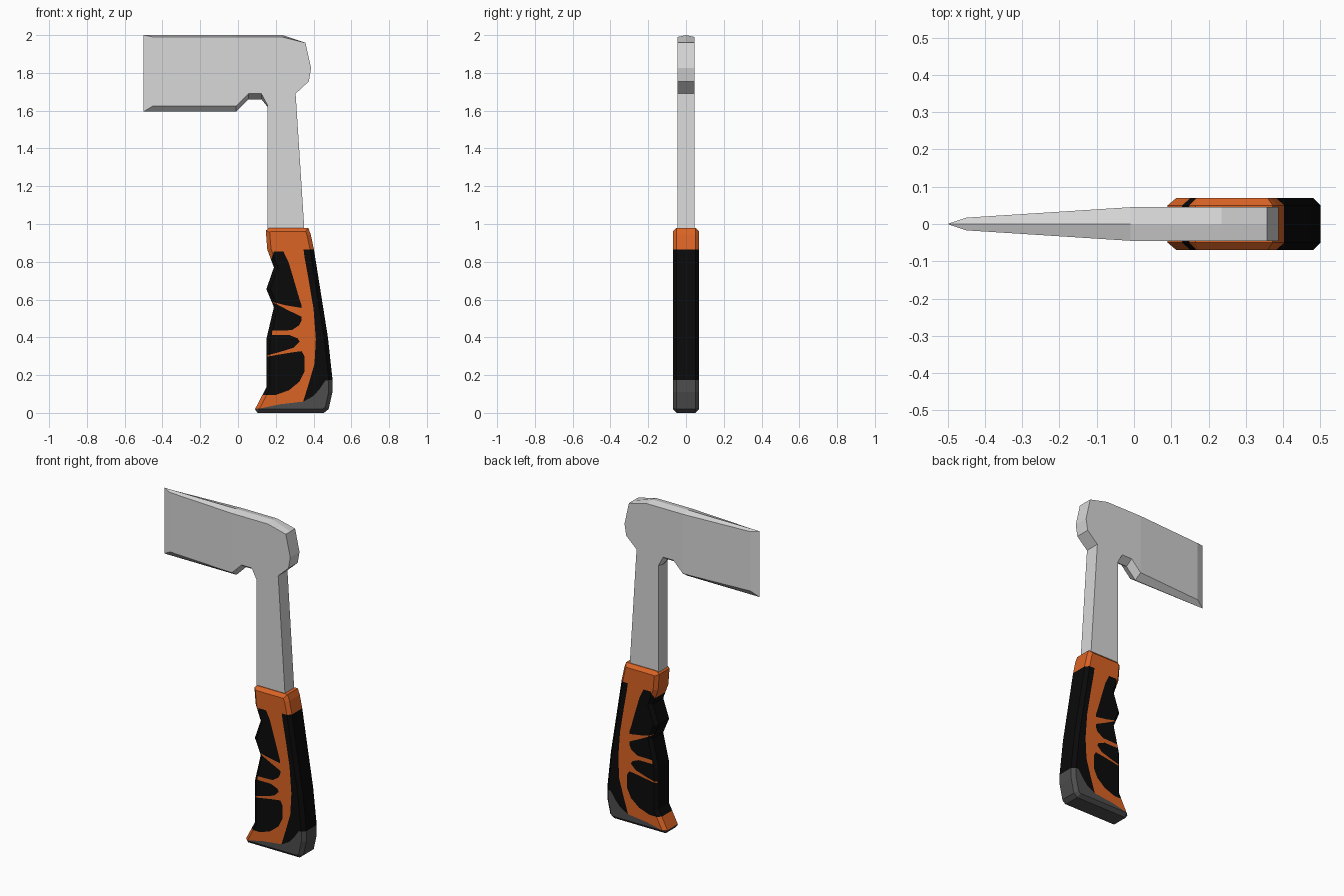
import bpy, bmesh
from mathutils import Vector
from mathutils.geometry import delaunay_2d_cdt, intersect_point_line

if "Cube" in bpy.data.objects:
    bpy.data.objects.remove(bpy.data.objects["Cube"])


def material(name, rgb):
    m = bpy.data.materials.new(name)
    m.diffuse_color = (*rgb, 1)
    m.use_nodes = True
    m.node_tree.nodes["Principled BSDF"].inputs["Base Color"].default_value = m.diffuse_color
    return m


STEEL = material("steel", (0.68, 0.68, 0.68))
ORANGE = material("orange", (0.70, 0.125, 0.018))
BLACK = material("black", (0.003, 0.003, 0.003))
GREY = material("dark_grey", (0.075, 0.075, 0.075))


def finish(name, bm, mats):
    bmesh.ops.remove_doubles(bm, verts=bm.verts, dist=1e-5)
    bmesh.ops.recalc_face_normals(bm, faces=bm.faces)
    me = bpy.data.meshes.new(name)
    bm.to_mesh(me)
    bm.free()
    for m in mats:
        me.materials.append(m)
    ob = bpy.data.objects.new(name, me)
    bpy.context.collection.objects.link(ob)


# Steel head and shaft: cheek outline (x, z, half thickness) and centre ridge (x, z)
T = 0.045
cheek = [(-.45, 1.99, .017), (-.01, 1.99, T), (.235, 1.99, T), (.357, 1.96, T),
         (.387, 1.825, T), (.375, 1.755, T), (.305, 1.69, T), (.352, .96, T),
         (.156, .96, T), (.156, 1.63, T), (.124, 1.69, T), (.055, 1.69, T),
         (-.01, 1.625, T), (-.45, 1.625, .017)]
ridge = [(x, z) for x, z, t in cheek]
ridge[:3] = [(-.5, 2), (-.01, 2), (.235, 2)]
ridge[9:] = [(.156, 1.62), (.124, 1.66), (.055, 1.66), (-.01, 1.595), (-.5, 1.595)]
bm = bmesh.new()
mid = [bm.verts.new((x, 0, z)) for x, z in ridge]
for s in (-1, 1):
    side = [bm.verts.new((x, s * t, z)) for x, z, t in cheek]
    n = len(side)
    for i in range(n):
        j = (i + 1) % n
        bm.faces.new((side[i], side[j], mid[j], mid[i]))
    bm.faces.new((side[13], side[0], side[1], side[12]))
    bm.faces.new(side[1:13])
finish("steel_head_and_shaft", bm, [STEEL])

# Grip outline, clockwise seen from the front
grip = [(.165, .98), (.372, .98), (.385, .945), (.402, .865), (.476, .40), (.50, .18),
        (.50, .11), (.48, .02), (.455, 0), (.103, 0), (.09, .02), (.15, .135),
        (.15, .39), (.19, .56), (.15, .655), (.19, .77), (.155, .865), (.147, .965)]
# Coloured regions as (material slot, outline); later ones win
regions = [
    # front finger pads
    (1, [(.05, .80), (.175, .81), (.19, .855), (.24, .855), (.267, .80), (.294, .71),
         (.32, .62), (.336, .57), (.337, .495), (.326, .375), (.337, .326), (.352, .30),
         (.352, .22), (.325, .165), (.27, .12), (.2, .095), (.05, .095)]),
    # orange streaks between the pads
    (0, [(.175, .59), (.25, .57), (.34, .555), (.35, .50), (.325, .515), (.272, .54)]),
    (0, [(.18, .435), (.285, .438), (.325, .465), (.339, .497), (.37, .43),
         (.328, .375), (.315, .395), (.272, .412), (.18, .412)]),
    (0, [(.155, .305), (.22, .322), (.294, .345), (.328, .378), (.37, .36),
         (.338, .327), (.272, .318), (.155, .298)]),
    # back strip
    (1, [(.347, .865), (.6, .865), (.6, .05), (.345, .06), (.373, .15), (.405, .26),
         (.412, .39), (.40, .55), (.373, .71), (.353, .82)]),
    # butt cap
    (2, [(.05, .02), (.11, .022), (.22, .045), (.347, .06), (.40, .09), (.431, .125),
         (.463, .172), (.6, .18), (.6, -.05), (.05, -.05)]),
]


def inset(loop, d):
    out = []
    for i, p in enumerate(loop):
        p = Vector(p)
        a = (p - Vector(loop[i - 1])).normalized()
        b = (Vector(loop[(i + 1) % len(loop)]) - p).normalized()
        na, nb = Vector((a.y, -a.x)), Vector((b.y, -b.x))
        out.append(p + (na + nb) * d / (1 + na.dot(nb)))
    return out


def inside(p, loop):
    hit = False
    for (x1, z1), (x2, z2) in zip(loop, loop[1:] + loop[:1]):
        if (z1 > p[1]) != (z2 > p[1]) and p[0] < x1 + (p[1] - z1) * (x2 - x1) / (z2 - z1):
            hit = not hit
    return hit


def edge_distance(p):
    best = 1
    for a, b in zip(grip, grip[1:] + grip[:1]):
        a, b = Vector(a), Vector(b)
        q, f = intersect_point_line(p, a, b)
        q = a + (b - a) * min(1, max(0, f))
        best = min(best, (p - q.to_2d()).length)
    return best


# Triangulate outline, chamfer line and colour borders together
CHAMFER = 0.02
pts, edges = [], []
for loop in [grip, inset(grip, CHAMFER)] + [r[1] for r in regions]:
    k, n = len(pts), len(loop)
    pts += [Vector(p) for p in loop]
    edges += [(k + i, k + (i + 1) % n) for i in range(n)]
res = delaunay_2d_cdt(pts, edges, [], 0, 1e-5)
flat, tris = res[0], res[2]

bm = bmesh.new()
depth = [0.05 + min(CHAMFER, edge_distance(p)) for p in flat]
front = [bm.verts.new((p.x, -d, p.y)) for p, d in zip(flat, depth)]
back = [bm.verts.new((p.x, d, p.y)) for p, d in zip(flat, depth)]
rim = {}
for tri in tris:
    c = sum((flat[i] for i in tri), Vector((0, 0))) / len(tri)
    if not inside(c, grip):
        continue
    slot = 0
    for s, loop in regions:
        if inside(c, loop):
            slot = s
    for vs in (front, back):
        bm.faces.new([vs[i] for i in tri]).material_index = slot
    for i, j in zip(tri, list(tri[1:]) + [tri[0]]):
        rim.setdefault(frozenset((i, j)), []).append((i, j, slot))
# Narrow rim joining both sides, coloured like its neighbour
for users in rim.values():
    if len(users) == 1:
        i, j, slot = users[0]
        bm.faces.new((front[i], front[j], back[j], back[i])).material_index = slot
bmesh.ops.delete(bm, geom=[v for v in bm.verts if not v.link_faces], context='VERTS')
finish("grip", bm, [ORANGE, BLACK, GREY])
